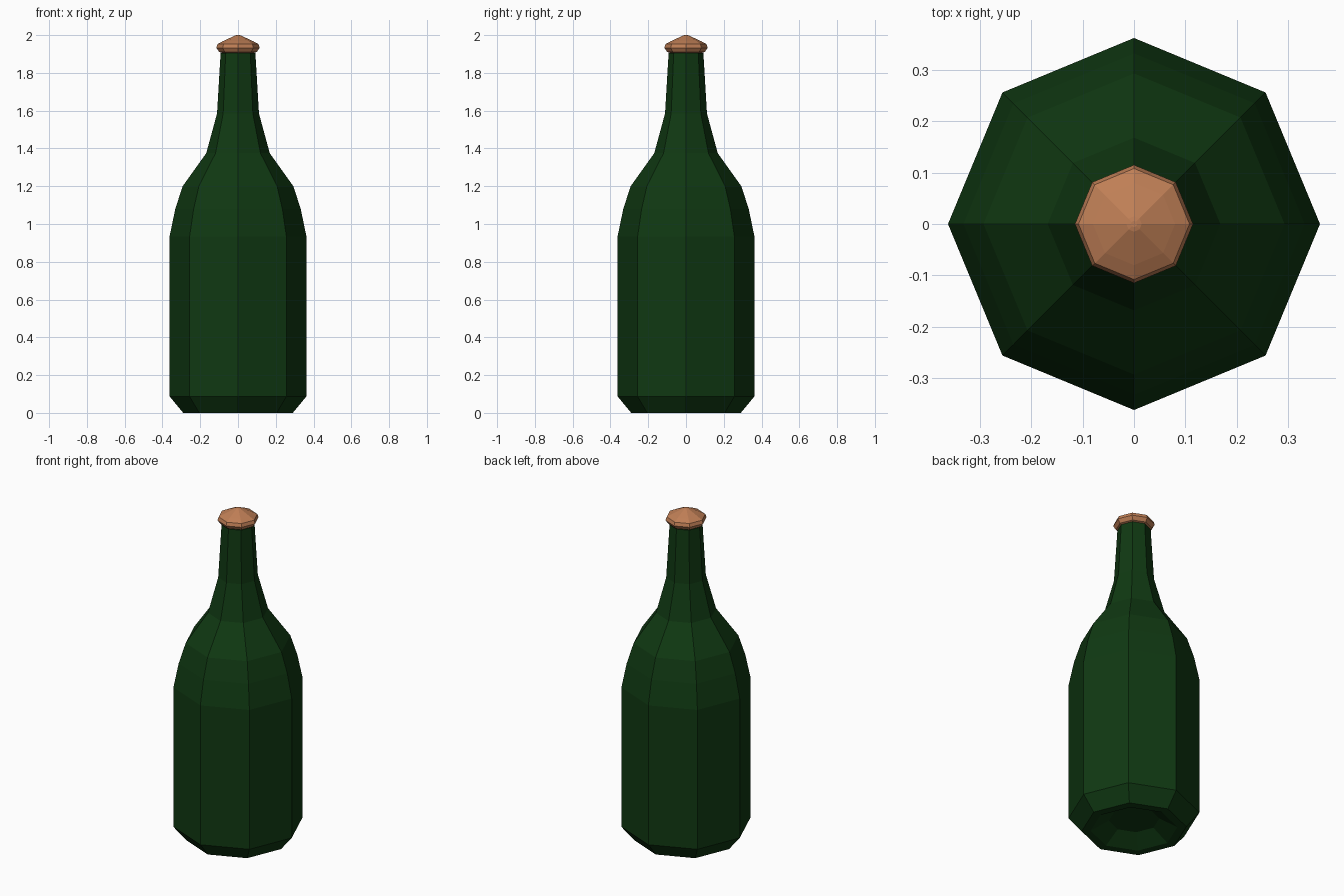
import bpy, bmesh, math

if "Cube" in bpy.data.objects:
    bpy.data.objects.remove(bpy.data.objects["Cube"])

def material(name, rgb):
    m = bpy.data.materials.new(name)
    m.diffuse_color = (*rgb, 1)
    m.use_nodes = True
    m.node_tree.nodes["Principled BSDF"].inputs["Base Color"].default_value = m.diffuse_color
    return m

def lathe(name, profile, mat, sides=8):
    """Spin a (radius, z) profile into a closed faceted solid."""
    bm = bmesh.new()
    rings = []
    for r, z in profile:
        rings.append([bm.verts.new((r * math.cos(2 * math.pi * i / sides),
                                    r * math.sin(2 * math.pi * i / sides), z))
                      for i in range(sides)])
    for a, b in zip(rings, rings[1:]):
        for i in range(sides):
            j = (i + 1) % sides
            bm.faces.new((a[i], a[j], b[j], b[i]))
    bm.faces.new(rings[0][::-1])
    bm.faces.new(rings[-1])
    bmesh.ops.recalc_face_normals(bm, faces=bm.faces)
    me = bpy.data.meshes.new(name)
    bm.to_mesh(me)
    bm.free()
    me.materials.append(mat)
    ob = bpy.data.objects.new(name, me)
    bpy.context.collection.objects.link(ob)
    return ob

green = material("dark green glass", (0.005, 0.04, 0.006))
tan = material("cork brown", (0.52, 0.21, 0.092))

# Bottle: hollow base, straight body, shoulder and tapering neck
lathe("bottle", [(0.14, 0.06), (0.24, 0.0), (0.29, 0.0), (0.362, 0.087),
                 (0.362, 0.935), (0.332, 1.08), (0.293, 1.2), (0.168, 1.375),
                 (0.111, 1.585), (0.092, 1.905)], green)

# Cork: flared underside and low pointed top
lathe("cork", [(0.075, 1.903), (0.1, 1.911), (0.115, 1.933), (0.108, 1.953),
               (0.08, 1.968), (0.015, 1.998), (0.006, 2.0)], tan)
